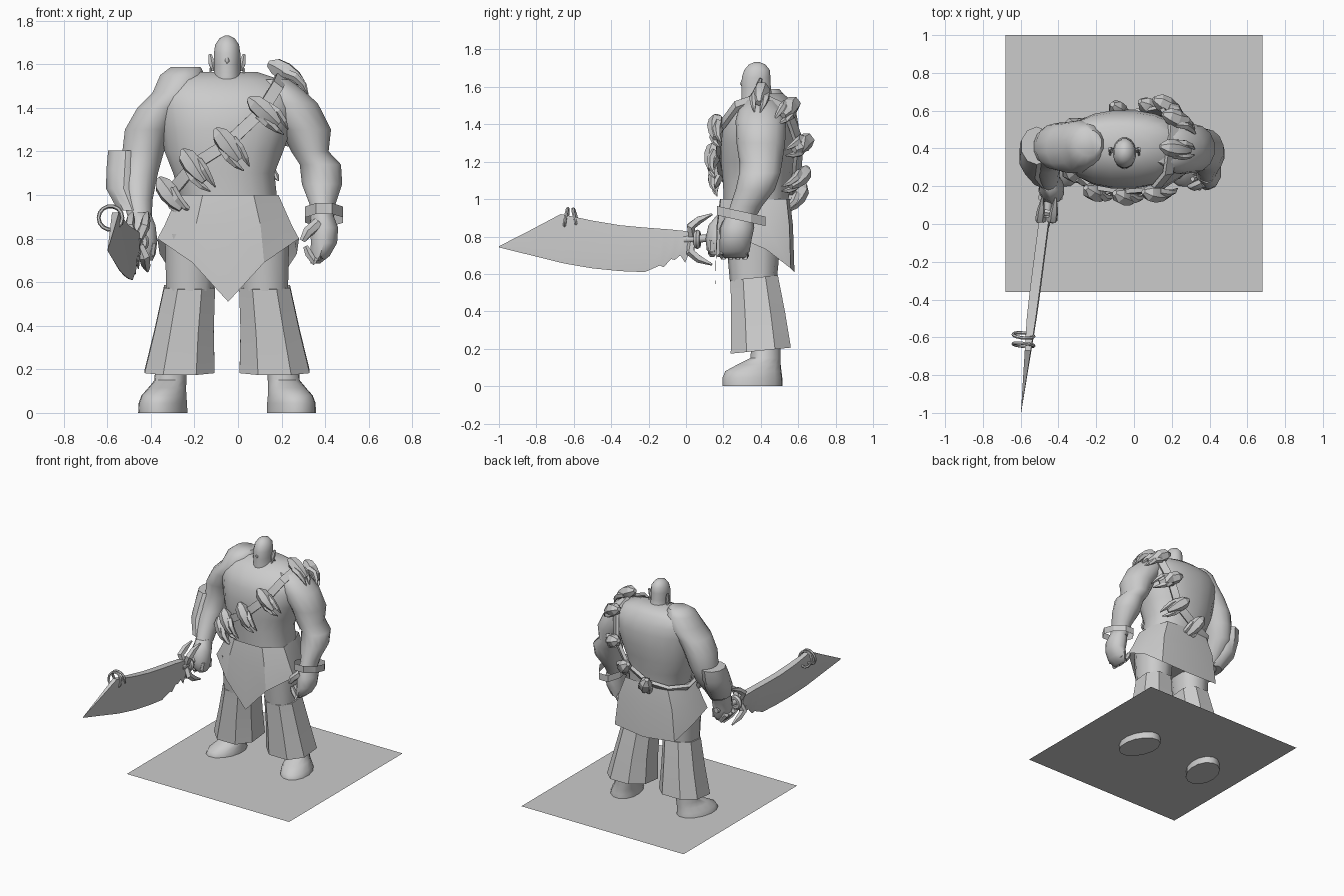
import bpy, bmesh, math
from mathutils import Vector

mat = bpy.data.materials.new("plain_grey")
mat.diffuse_color = (0.6, 0.6, 0.6, 1)
MID = -0.05                      # x of the figure's centre line


def finish(name, bm, angle=50):
    bmesh.ops.recalc_face_normals(bm, faces=bm.faces)
    me = bpy.data.meshes.new(name)
    bm.to_mesh(me)
    bm.free()
    me.materials.append(mat)
    ob = bpy.data.objects.new(name, me)
    bpy.context.collection.objects.link(ob)
    bpy.ops.object.select_all(action='DESELECT')
    ob.select_set(True)
    bpy.context.view_layer.objects.active = ob
    bpy.ops.object.shade_smooth_by_angle(angle=math.radians(angle))
    return ob


def skin(bm, rings, cap0=True, cap1=True, closed=False):
    """Join rings of points with quads."""
    vs = [[bm.verts.new(p) for p in r] for r in rings]
    n = len(vs[0])
    pairs = list(zip(vs, vs[1:])) + ([(vs[-1], vs[0])] if closed else [])
    for a, b in pairs:
        for i in range(n):
            j = (i + 1) % n
            bm.faces.new((a[i], a[j], b[j], b[i]))
    if cap0 and not closed:
        bm.faces.new(vs[0])
    if cap1 and not closed:
        bm.faces.new(vs[-1])


def loft(name, rows, n=14, power=1.0, turn=0.0, tilt=0.0, caps=(True, True), angle=50):
    """Stack of level rings: x centre, y centre, z, x radius, y radius."""
    rings = []
    for cx, cy, z, rx, ry in rows:
        ring = []
        for i in range(n):
            a = 2 * math.pi * (i + 0.5) / n
            c, s = math.cos(a), math.sin(a)
            x = rx * math.copysign(abs(c) ** power, c)
            y = ry * math.copysign(abs(s) ** power, s)
            ring.append((cx + x * math.cos(turn) - y * math.sin(turn),
                         cy + x * math.sin(turn) + y * math.cos(turn), z + tilt * y))
        rings.append(ring)
    bm = bmesh.new()
    skin(bm, rings, *caps)
    return finish(name, bm, angle)


def add_sweep(bm, path, n=6):
    """Tube along points given as (x, y, z, radius)."""
    pts = [Vector(p[:3]) for p in path]
    rings = []
    for k, p in enumerate(pts):
        t = (pts[min(k + 1, len(pts) - 1)] - pts[max(k - 1, 0)]).normalized()
        u = t.cross(Vector((1, 0, 0) if abs(t.x) < 0.8 else (0, 0, 1))).normalized()
        v = t.cross(u)
        rings.append([p + path[k][3] * (u * math.cos(2 * math.pi * i / n) + v * math.sin(2 * math.pi * i / n))
                      for i in range(n)])
    skin(bm, rings)


def sweep(name, path, n=6, angle=50):
    bm = bmesh.new()
    add_sweep(bm, path, n)
    return finish(name, bm, angle)


def hoop(name, centre, radius, thick, axis, stretch=1.0):
    ax = Vector(axis).normalized()
    u = ax.cross(Vector((0, 0, 1)) if abs(ax.z) < 0.9 else Vector((1, 0, 0))).normalized()
    v = ax.cross(u)
    rings = []
    for i in range(14):
        a = 2 * math.pi * i / 14
        d = u * math.cos(a) + v * math.sin(a) * stretch
        rings.append([Vector(centre) + d * radius + thick * (d * math.cos(b) + ax * math.sin(b))
                      for b in [math.pi * k / 3 for k in range(6)]])
    bm = bmesh.new()
    skin(bm, rings, closed=True)
    return finish(name, bm)


# ground sheet, with the soles dipping below it
bm = bmesh.new()
bm.faces.new([bm.verts.new(p) for p in ((-.68, -.36, .05), (.68, -.36, .05), (.68, 1, .05), (-.68, 1, .05))])
finish("ground_sheet", bm)

# torso, head and ears
loft("torso", [(-.045, .375, .93, .215, .17), (-.045, .375, 1.0, .225, .175), (-.065, .38, 1.1, .235, .185),
               (-.065, .385, 1.2, .275, .2), (-.055, .392, 1.3, .3, .207), (-.05, .398, 1.4, .325, .205),
               (-.055, .41, 1.47, .325, .18), (-.075, .425, 1.53, .27, .135), (-.08, .44, 1.565, .17, .08)],
     n=20, power=.88)
loft("head", [(MID, .41, 1.45, .085, .11), (MID, .39, 1.505, .075, .1), (MID, .378, 1.55, .062, .083),
              (MID, .375, 1.6, .062, .08), (MID, .375, 1.65, .062, .078), (MID, .38, 1.69, .056, .07),
              (MID, .38, 1.72, .035, .045), (MID, .38, 1.732, .01, .015)], n=16)
sweep("nose", [(MID, .308, 1.65, .006), (MID, .3, 1.615, .011), (MID, .305, 1.6, .006)], 5, 80)
for s, side in ((-1, "right"), (1, "left")):
    sweep(side + "_ear", [(MID + s * .062, .39, 1.57, .01), (MID + s * .07, .39, 1.605, .017),
                          (MID + s * .078, .4, 1.645, .008)], 6)
    hoop(side + "_earring", (MID + s * .076, .385, 1.55), .02, .006, (1, 0, 0), 1.4)

# trousers and feet
loft("hips", [(-.045, .37, .96, .21, .16), (-.048, .365, .84, .27, .165), (-.048, .36, .72, .28, .14)], n=14)
for s, side in ((-1, "right"), (1, "left")):
    loft(side + "_thigh", [(MID + s * .165, .36, .82, .125, .15), (MID + s * .172, .36, .56, .112, .125)],
         n=10, power=.8)
    loft(side + "_trouser_leg", [(MID + s * .172, .365, .58, .125, .135), (MID + s * .197, .385, .38, .145, .155),
                                 (MID + s * .218, .4, .19, .172, .172)],
         n=8, power=.85, tilt=.1, caps=(True, False), angle=25)
    loft(side + "_foot", [(MID + s * .295, .355, 0, .11, .165), (MID + s * .295, .355, .045, .108, .165),
                          (MID + s * .29, .36, .08, .1, .155), (MID + s * .275, .39, .115, .085, .12),
                          (MID + s * .26, .425, .15, .073, .083), (MID + s * .25, .43, .34, .072, .075)],
         n=14, turn=s * .25)

# hip cloth with a pointed front and a lower straight back
half = [(0, .155, .51), (.165, .16, .69), (.325, .27, .8), (.315, .43, .73), (.25, .56, .63), (0, .58, .61)]
hem = [Vector(p) for p in half] + [Vector((-x, y, z)) for x, y, z in half[4:0:-1]]
waist = [Vector((p.x * .71, .375 + (p.y - .375) * .88, 1.0)) for p in hem]
hip = [Vector((p.x * .9, .375 + (p.y - .375) * .96, .86)) for p in hem]
bm = bmesh.new()
off = Vector((-.045, 0, 0))
skin(bm, [[p + off for p in r] for r in (waist, hip, hem)], False, False)
finish("hip_cloth", bm, 30)

# left arm, hanging
loft("left_arm", [(.16, .4, 1.53, .08, .08), (.2, .4, 1.475, .11, .12), (.235, .4, 1.42, .135, .135),
                  (.312, .4, 1.3, .118, .13), (.33, .4, 1.2, .088, .115), (.378, .395, 1.14, .097, .11),
                  (.386, .37, 1.05, .095, .105), (.388, .32, .96, .062, .085), (.385, .285, .88, .055, .075)])
loft("left_hand", [(.385, .285, .92, .05, .07), (.395, .275, .85, .068, .09), (.395, .265, .78, .063, .085),
                   (.375, .26, .72, .048, .08), (.355, .26, .685, .022, .055)], n=10)
for k in range(4):
    y = .2 + .038 * k
    sweep("left_finger", [(.38, y, .72, .022), (.35, y, .695, .022), (.325, y, .73, .02), (.31, y, .765, .013)], 6)
sweep("left_thumb", [(.37, .22, .87, .028), (.32, .2, .83, .026), (.295, .2, .79, .015)], 6)
loft("left_bracelet", [(.395, .295, .885, .095, .14), (.395, .295, .935, .095, .14)], n=8, tilt=-.22,
     caps=(False, False), angle=25)

# right arm, bent forward, with a flared forearm guard
loft("right_arm", [(-.24, .43, 1.588, .07, .07), (-.255, .42, 1.55, .105, .11), (-.28, .41, 1.47, .115, .14),
                   (-.35, .405, 1.4, .115, .135),
                   (-.41, .41, 1.3, .112, .125), (-.435, .41, 1.2, .098, .11), (-.46, .38, 1.1, .095, .11),
                   (-.46, .3, .98, .07, .09), (-.45, .24, .89, .055, .075)])
loft("forearm_guard", [(-.515, .415, 1.205, .085, .1), (-.52, .39, 1.12, .088, .115), (-.525, .35, 1.03, .085, .11),
                       (-.485, .28, .93, .07, .09)], n=10, angle=40)
loft("right_hand", [(-.45, .24, .92, .05, .07), (-.44, .2, .86, .065, .08), (-.435, .18, .79, .068, .075),
                    (-.43, .18, .73, .055, .07), (-.42, .18, .7, .03, .045)], n=10)
for k in range(3):
    y = .14 + .04 * k
    sweep("right_finger", [(-.49, y, .76, .022), (-.45, y, .71, .023), (-.4, y, .73, .022), (-.39, y, .78, .015)], 6)


# sword: wedge with a thick spine and a ragged cutting edge, thinning to the tip
def blade_x(y):
    return -.455 - (.1 - y) * .13


stations = [(.02, .825, .72), (-.005, .83, .66), (-.03, .832, .7), (-.06, .835, .675), (-.08, .838, .68),
            (-.12, .84, .635), (-.14, .842, .645), (-.22, .848, .61), (-.35, .86, .615), (-.5, .885, .63),
            (-.63, .912, .652), (-.67, .92, .66), (-.83, .835, .7), (-1.0, .748, .742)]
rings = []
for y, zt, zb in stations:
    f = min(1, (1.01 + y) * 1.8)
    x, w, lean = blade_x(y), .026 * f, .012 * f
    zm = zt * .35 + zb * .65
    rings.append([(x - lean - w, y, zt), (x - lean + w, y, zt), (x + w * .75, y, zm),
                  (x + lean + .002 * f, y, zb), (x + lean - .002 * f, y, zb), (x - w * .75, y, zm)])
bm = bmesh.new()
skin(bm, rings)
finish("sword_blade", bm, 30)
sweep("sword_handle", [(blade_x(0), -.01, .785, .022), (blade_x(.1), .1, .79, .02), (-.44, .27, .795, .02)], 8)
hoop("handle_collar", (blade_x(.06), .06, .785), .035, .018, (.13, 1, 0))
for s in (-1, 1):
    for d in (-.035, .035):
        sweep("guard_prong", [(blade_x(.03) + d * .3, .03, .785 + s * .02, .022),
                              (blade_x(.03) + d, .025, .785 + s * .07, .025),
                              (blade_x(.08) + d, .07, .785 + s * .105, .022),
                              (blade_x(.14) + d, .14, .785 + s * .135, .006)], 5, 30)
for y, tip in ((-.59, .25), (-.64, -.15)):
    hoop("blade_ring", (-.585, y, .895), .055, .009, (.1, 1, tip))

# chest strap running over the left shoulder
path = [Vector(p) for p in (
    (-.3, .28, 1.02), (-.2, .19, 1.14), (-.05, .17, 1.235), (.11, .185, 1.385), (.18, .27, 1.5), (.2, .4, 1.545),
    (.21, .54, 1.48), (.16, .605, 1.3), (.08, .59, 1.13), (-.08, .575, 1.03), (-.22, .53, 1.0), (-.3, .41, .99))]
core = Vector((MID, .38, 1.22))
frames = []
for k, p in enumerate(path):
    t = (path[(k + 1) % len(path)] - path[k - 1]).normalized()
    out = p - core
    out = (out - t * out.dot(t)).normalized()
    side = t.cross(out)
    frames.append((p, out, side if side.z < 0 else -side, t))
bm = bmesh.new()
skin(bm, [[p + t.cross(o) * .027 * a + o * .012 * b for a, b in ((-1, -1), (1, -1), (1, 1), (-1, 1))]
          for p, o, d, t in frames], closed=True)
finish("chest_strap", bm, 30)

# tusked charms fixed along the strap
for k in (0, 1, 2, 3, 5, 6, 7, 8, 9):
    p, out, down, t = frames[k]

    def at(o, d, a, r):
        q = p + out * o + down * d + t * a
        return (q.x, q.y, q.z, r)

    bm = bmesh.new()
    add_sweep(bm, [at(.01, -.085, 0, .015), at(.02, -.05, 0, .042), at(.026, 0, 0, .048),
                   at(.034, .055, 0, .034), at(.032, .095, 0, .018)], 6)
    for s in (-1, 1):
        add_sweep(bm, [at(.02, 0, s * .03, .022), at(.035, .055, s * .034, .021),
                       at(.028, .105, s * .026, .015), at(.008, .145, s * .016, .003)], 5)
    finish("strap_charm", bm, 25)
